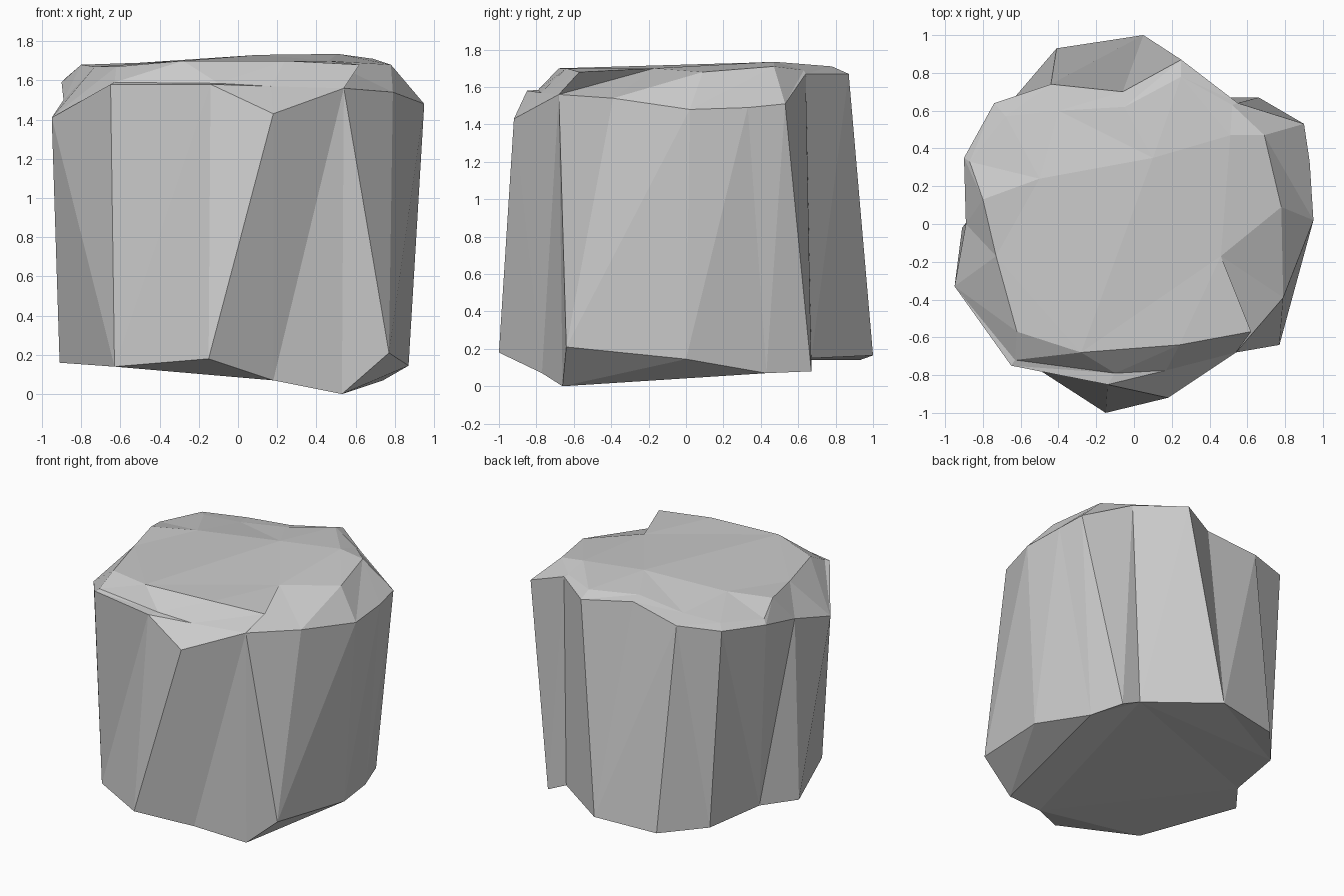
import bpy, bmesh
from mathutils import Vector
from mathutils.geometry import delaunay_2d_cdt

if "Cube" in bpy.data.objects:
    bpy.data.objects.remove(bpy.data.objects["Cube"])

# Outlines, counter-clockwise from the front; repeated points make triangular flutes
base = [(-.15, -1, .18), (.18, -.77, .07), (.53, -.66, 0), (.77, -.64, .21),
        (.87, 0, .145), (.74, .43, .07), (.66, .67, .08), (.51, .67, .15),
        (.05, 1, .165), (.05, 1, .165), (-.41, .93, .14), (-.65, .65, .14),
        (-.74, .2, .155), (-.91, -.02, .16), (-.91, -.02, .16), (-.63, -.69, .14)]
shoulder = [(-.14, -.85, 1.58), (.18, -.92, 1.43), (.54, -.68, 1.56), (.79, -.39, 1.54),
            (.95, .02, 1.48), (.93, .33, 1.49), (.9, .53, 1.51), (.55, .64, 1.67),
            (.25, .87, 1.67), (-.06, .70, 1.67), (-.44, .74, 1.61), (-.74, .64, 1.61),
            (-.9, .35, 1.59), (-.89, 0, 1.50), (-.95, -.33, 1.41), (-.65, -.75, 1.58)]
rim = [(-.28, -.68, 1.70), (.24, -.64, 1.70), (.62, -.57, 1.68), (.46, -.17, 1.70),
       (.78, .09, 1.68), (.69, .47, 1.71), (.69, .47, 1.71), (.52, .63, 1.69),
       (.25, .78, 1.71), (-.05, .62, 1.69), (-.4, .6, 1.64), (-.68, .57, 1.63),
       (-.87, .33, 1.62), (-.8, .13, 1.68), (-.73, -.17, 1.67), (-.62, -.57, 1.67)]
crown = [(.1, .35, 1.73), (-.5, .24, 1.69), (.51, .47, 1.735)]
flipped = {2, 10, 11, 14}  # wall panels creased along the other diagonal

# The top overhangs the front shoulder in a small set-back lip
lip = list(shoulder)
lip[0], lip[1], lip[15] = (-.1, -.79, 1.585), (.17, -.775, 1.57), (-.63, -.72, 1.59)

bm = bmesh.new()
verts = {}


def vert(p):
    if p not in verts:
        verts[p] = bm.verts.new(p)
    return verts[p]


def face(*pts):
    pts = list(dict.fromkeys(pts))
    if len(pts) > 2:
        bm.faces.new([vert(p) for p in pts])


def wall(low, high, flips=()):
    n = len(low)
    for i in range(n):
        a, b, c, d = low[i], low[(i + 1) % n], high[(i + 1) % n], high[i]
        if a == d and b == c:
            continue
        if i in flips:
            face(a, b, d)
            face(b, c, d)
        else:
            face(a, b, c)
            face(a, c, d)


def cap(ring, inner=(), creases=()):
    ring = list(dict.fromkeys(ring))
    pts = ring + list(inner)
    edges = [(i, (i + 1) % len(ring)) for i in range(len(ring))]
    edges += [(pts.index(a), pts.index(b)) for a, b in creases]
    res = delaunay_2d_cdt([Vector(p[:2]) for p in pts], edges, [], 1, 1e-5)
    for tri in res[2]:
        face(*[pts[res[3][i][0]] for i in tri])


# Fluted sides, front lip, bevelled shoulder, uneven top and underside
wall(base, shoulder, flipped)
wall(shoulder, lip)
wall(lip, rim)
cap(rim, crown)
cap(base, creases=[(base[2], base[5])])
bmesh.ops.recalc_face_normals(bm, faces=bm.faces)

mesh = bpy.data.meshes.new("stump")
bm.to_mesh(mesh)
bm.free()
stump = bpy.data.objects.new("stump", mesh)
bpy.context.collection.objects.link(stump)
